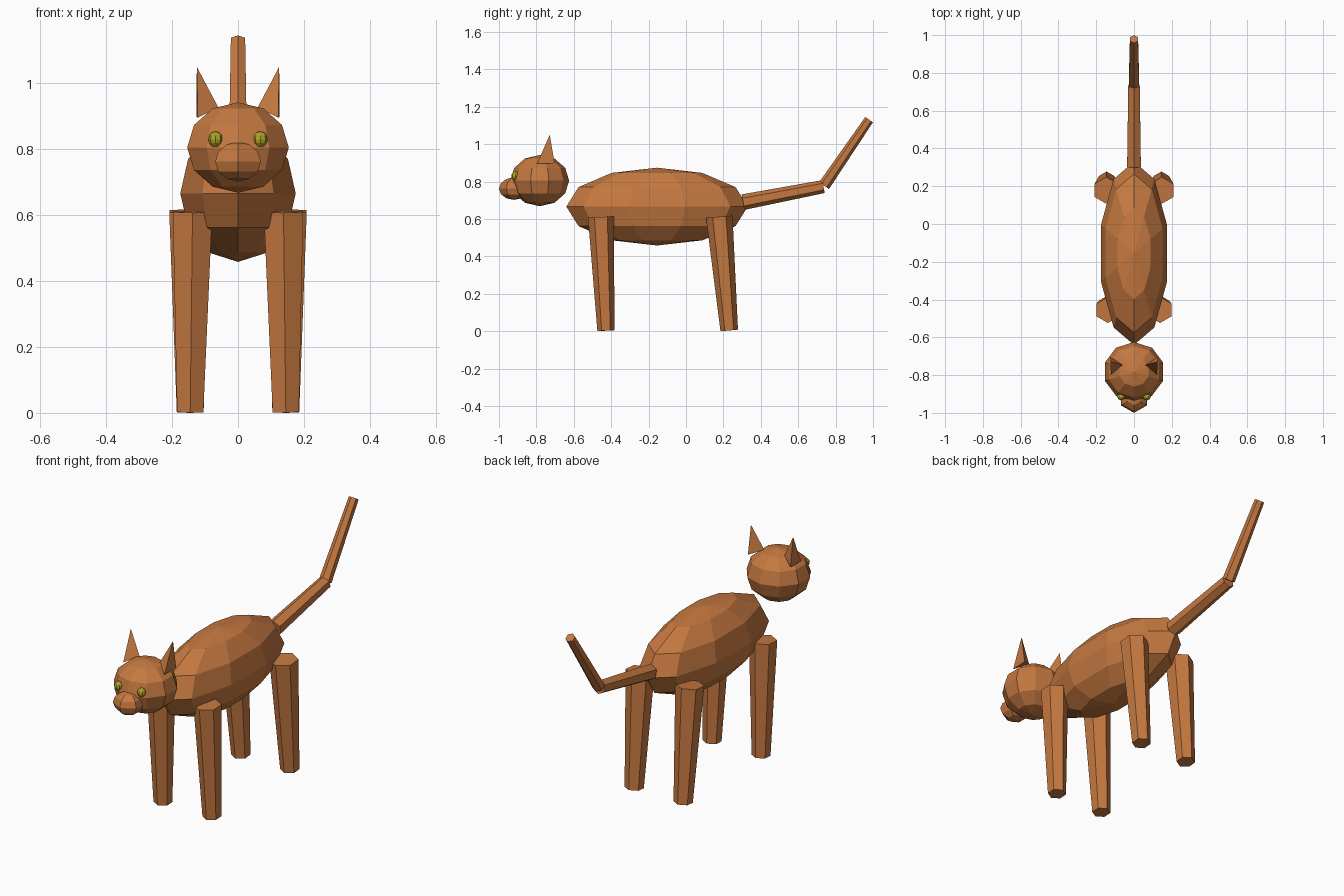
import bpy, bmesh, math
from mathutils import Vector

if "Cube" in bpy.data.objects:
    bpy.data.objects.remove(bpy.data.objects["Cube"])


def material(name, color):
    m = bpy.data.materials.new(name)
    m.diffuse_color = (*color, 1)
    m.use_nodes = True
    m.node_tree.nodes["Principled BSDF"].inputs["Base Color"].default_value = m.diffuse_color
    return m


FUR = material("orange_brown_fur", (0.56, 0.19, 0.052))
EYE = material("olive_yellow_eye", (0.42, 0.36, 0.02))


def finish(name, bm, mat):
    bmesh.ops.recalc_face_normals(bm, faces=bm.faces)
    me = bpy.data.meshes.new(name)
    bm.to_mesh(me)
    bm.free()
    me.materials.append(mat)
    ob = bpy.data.objects.new(name, me)
    bpy.context.collection.objects.link(ob)
    return ob


def ellipsoid(name, center, radii, segments, rings, mat=FUR):
    """Faceted ball with vertical poles and a column of vertices facing front."""
    bm = bmesh.new()
    c, r = Vector(center), Vector(radii)

    def point(ring, seg):
        p = math.pi * ring / rings
        a = 2 * math.pi * seg / segments
        d = Vector((math.sin(p) * math.sin(a), -math.sin(p) * math.cos(a), math.cos(p)))
        return bm.verts.new(c + d * r)

    top, bottom = point(0, 0), point(rings, 0)
    rows = [[point(i, j) for j in range(segments)] for i in range(1, rings)]
    for j in range(segments):
        k = (j + 1) % segments
        bm.faces.new((top, rows[0][j], rows[0][k]))
        bm.faces.new((bottom, rows[-1][k], rows[-1][j]))
        for a, b in zip(rows, rows[1:]):
            bm.faces.new((a[j], b[j], b[k], a[k]))
    return finish(name, bm, mat)


def hex_limb(name, start, end, r0, r1):
    """Tapered six-sided rod between two points, flat on its left and right."""
    bm = bmesh.new()
    a, b = Vector(start), Vector(end)
    axis = (b - a).normalized()
    side = (Vector((1, 0, 0)) - axis * axis.x).normalized()
    out = axis.cross(side)
    loops = []
    for p, r in ((a, r0), (b, r1)):
        loops.append([bm.verts.new(p + r * (math.cos(t) * out + math.sin(t) * side))
                      for t in (math.pi * i / 3 for i in range(6))])
    bm.faces.new(loops[0])
    bm.faces.new(loops[1])
    for i in range(6):
        k = (i + 1) % 6
        bm.faces.new((loops[0][i], loops[0][k], loops[1][k], loops[1][i]))
    return finish(name, bm, FUR)


def ear(name, s):
    """Three-sided spike."""
    bm = bmesh.new()
    back, inner, front, tip = [bm.verts.new((s * x, y, z)) for x, y, z in (
        (0.126, -0.703, 0.898), (0.06, -0.747, 0.927),
        (0.122, -0.797, 0.896), (0.125, -0.728, 1.05))]
    for f in ((back, inner, front), (back, inner, tip), (inner, front, tip), (front, back, tip)):
        bm.faces.new(f)
    return finish(name, bm, FUR)


# Body, head and snout
ellipsoid("body", (0, -0.155, 0.666), (0.184, 0.485, 0.208), 10, 6)
ellipsoid("head", (0, -0.782, 0.805), (0.162, 0.157, 0.137), 10, 6)
ellipsoid("snout", (0, -0.92, 0.762), (0.08, 0.08, 0.06), 6, 6)

# Paired parts: eyes, ears, legs
for label, s in (("left", -1), ("right", 1)):
    ellipsoid(label + "_eye", (s * 0.068, -0.912, 0.83), (0.022, 0.022, 0.024), 8, 6, EYE)
    ear(label + "_ear", s)
    hex_limb(label + "_front_leg", (s * 0.138, -0.455, 0.61), (s * 0.145, -0.428, 0.003), 0.069, 0.046)
    hex_limb(label + "_back_leg", (s * 0.147, 0.178, 0.612), (s * 0.145, 0.231, 0.004), 0.071, 0.047)

# Tail in two sections
hex_limb("tail_base", (0, 0.305, 0.69), (0, 0.735, 0.773), 0.042, 0.035)
hex_limb("tail_tip", (0, 0.738, 0.778), (0, 0.979, 1.131), 0.032, 0.025)
